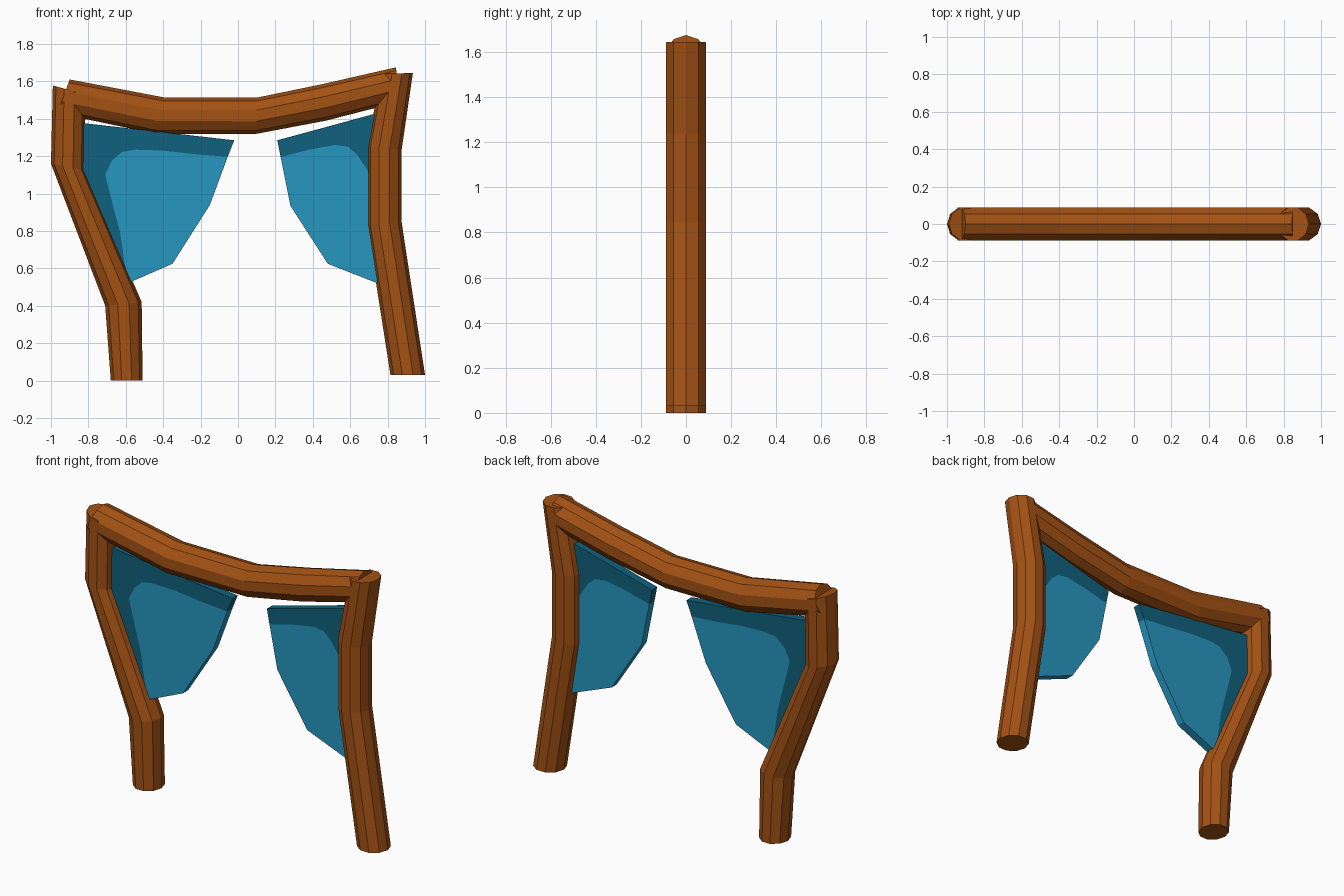
import bpy, bmesh, math

if "Cube" in bpy.data.objects:
    bpy.data.objects.remove(bpy.data.objects["Cube"])

def material(name, rgb):
    m = bpy.data.materials.new(name)
    m.diffuse_color = (*rgb, 1)
    m.use_nodes = True
    m.node_tree.nodes["Principled BSDF"].inputs["Base Color"].default_value = m.diffuse_color
    return m

WOOD = material("brown wood", (0.37, 0.084, 0.007))
LIGHT = material("light blue cloth", (0.019, 0.305, 0.53))
DARK = material("dark teal cloth", (0.005, 0.119, 0.205))

def finish(bm, name, mats):
    bmesh.ops.recalc_face_normals(bm, faces=bm.faces)
    me = bpy.data.meshes.new(name)
    bm.to_mesh(me)
    bm.free()
    for m in mats:
        me.materials.append(m)
    ob = bpy.data.objects.new(name, me)
    bpy.context.collection.objects.link(ob)

def log(name, rings, sides=10, depth=0.0925):
    """Bent ten-sided log; each ring is given by its two silhouette points in x, z."""
    bm = bmesh.new()
    loops = []
    for x0, z0, x1, z1 in rings:
        loop = []
        for i in range(sides):
            a = 2 * math.pi * i / sides
            t = 0.5 + 0.5 * math.cos(a)
            loop.append(bm.verts.new((x0 + (x1 - x0) * t, depth * math.sin(a),
                                      z0 + (z1 - z0) * t)))
        loops.append(loop)
    for a, b in zip(loops, loops[1:]):
        for i in range(sides):
            j = (i + 1) % sides
            bm.faces.new((a[i], a[j], b[j], b[i]))
    bm.faces.new(loops[0])
    bm.faces.new(loops[-1])
    finish(bm, name, [WOOD])

def curtain(name, inner, border, outer, thick=0.05):
    """Cloth panel: light area inside the border line, dark area outside it."""
    bm = bmesh.new()
    mk = lambda pts: [bm.verts.new((x, -thick / 2, z)) for x, z in pts]
    vi, vb, vo = mk(inner), mk(border), mk(outer)
    bm.faces.new(vb + vi).material_index = 0
    bm.faces.new(vb[::-1] + vo).material_index = 1
    bmesh.ops.recalc_face_normals(bm, faces=bm.faces)
    front = bm.faces[:]
    ext = bmesh.ops.extrude_face_region(bm, geom=front, use_keep_orig=True)
    bmesh.ops.translate(bm, vec=(0, thick, 0),
                        verts=[g for g in ext["geom"] if isinstance(g, bmesh.types.BMVert)])
    finish(bm, name, [LIGHT, DARK])

# Posts and sagging top beam
log("left_post", [(-0.68, 0, -0.51, 0), (-0.71, 0.40, -0.515, 0.42),
                  (-1.0, 1.16, -0.82, 1.125), (-0.99, 1.578, -0.815, 1.53)])
log("right_post", [(0.815, 0.03, 1.0, 0.03), (0.69, 0.83, 0.875, 0.845),
                   (0.69, 1.25, 0.875, 1.235), (0.765, 1.64, 0.935, 1.645)])
log("top_beam", [(-0.965, 1.43, -0.90, 1.61), (-0.44, 1.32, -0.40, 1.515),
                 (0.10, 1.32, 0.10, 1.513), (0.47, 1.39, 0.45, 1.585),
                 (0.86, 1.49, 0.845, 1.675)])

# Curtains: each border runs from the free edge to the foot beside the post
curtain("left_curtain",
        [(-0.35, 0.625), (-0.15, 0.94)],
        [(-0.055, 1.197), (-0.22, 1.21), (-0.40, 1.23), (-0.55, 1.235), (-0.62, 1.223),
         (-0.675, 1.175), (-0.71, 1.10), (-0.685, 1.0), (-0.63, 0.79), (-0.605, 0.62),
         (-0.58, 0.525)],
        [(-0.02, 1.285), (-0.90, 1.385), (-0.91, 1.14), (-0.66, 0.51)])
curtain("right_curtain",
        [(0.48, 0.625), (0.28, 0.935)],
        [(0.228, 1.195), (0.38, 1.235), (0.52, 1.26), (0.59, 1.25), (0.635, 1.21),
         (0.69, 1.13), (0.72, 1.03), (0.75, 0.80), (0.76, 0.515)],
        [(0.21, 1.285), (0.78, 1.44), (0.79, 0.84), (0.82, 0.505)])
